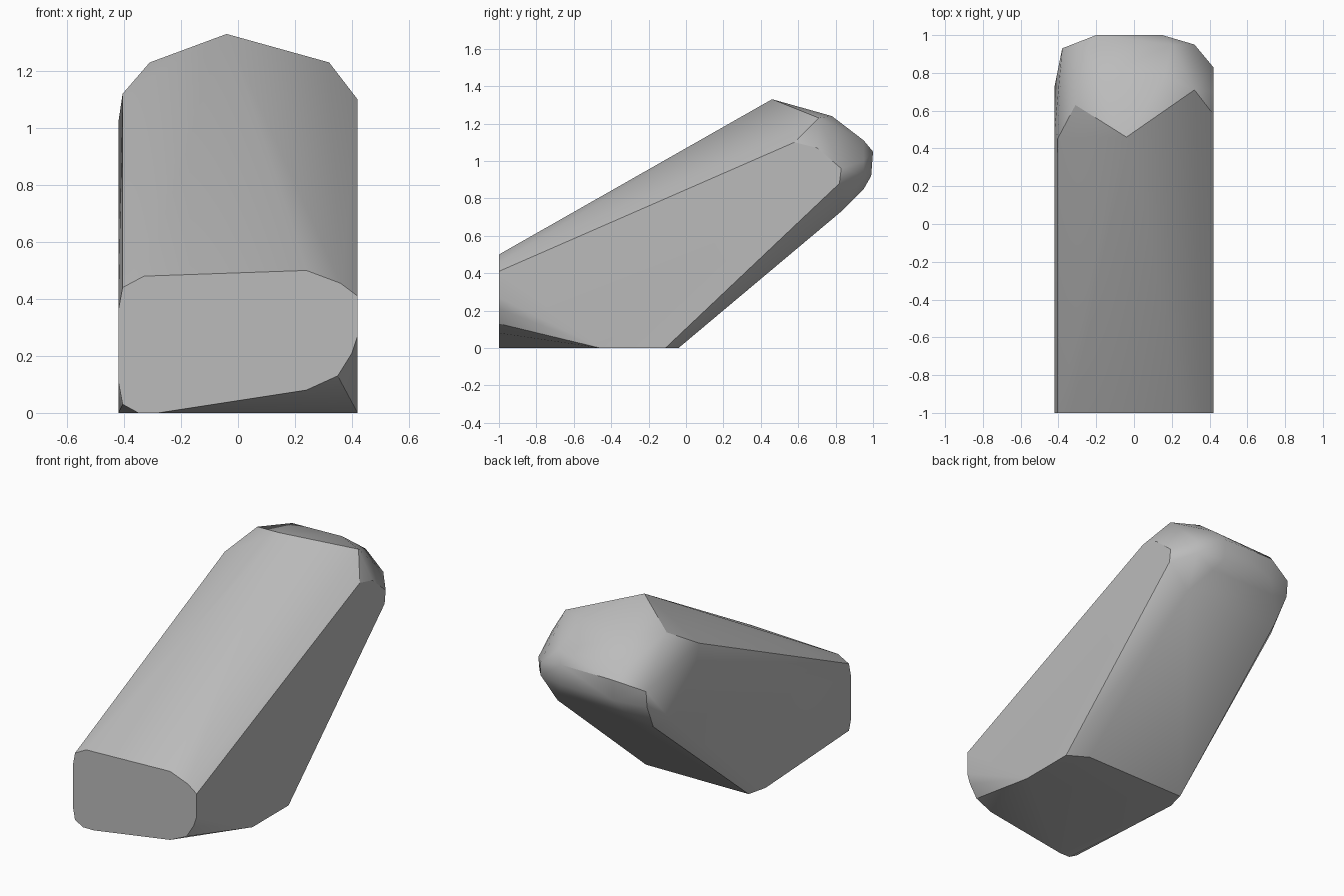
import bpy
import bmesh
from math import radians

# Remove the default cube if the scene has it
default_cube = bpy.data.objects.get("Cube")
if default_cube:
    bpy.data.objects.remove(default_cube, do_unlink=True)


def make_material(name, colour):
    material = bpy.data.materials.new(name)
    material.use_nodes = True
    material.diffuse_color = colour
    shader = material.node_tree.nodes["Principled BSDF"]
    shader.inputs["Base Color"].default_value = colour
    return material


def hull_object(name, corners, material):
    """Wrap the corners in a convex skin and merge its coplanar faces."""
    builder = bmesh.new()
    for corner in corners:
        builder.verts.new(corner)
    result = bmesh.ops.convex_hull(builder, input=builder.verts[:])
    loose = set(result["geom_interior"] + result["geom_unused"])
    bmesh.ops.delete(
        builder,
        geom=[item for item in loose if isinstance(item, bmesh.types.BMVert)],
        context="VERTS",
    )
    bmesh.ops.dissolve_limit(
        builder,
        angle_limit=radians(1),
        verts=builder.verts[:],
        edges=builder.edges[:],
    )
    bmesh.ops.recalc_face_normals(builder, faces=builder.faces[:])
    mesh = bpy.data.meshes.new(name)
    builder.to_mesh(mesh)
    builder.free()
    mesh.materials.append(material)
    rock = bpy.data.objects.new(name, mesh)
    bpy.context.collection.objects.link(rock)
    return rock


# Flat front cut, as (x, z) on the front plane
front_cut = [
    (-.42, .36), (-.405, .44), (-.33, .48), (.24, .5), (.36, .455), (.42, .41),
    (.42, .27), (.4, .21), (.35, .13), (.24, .08),
    (-.28, 0), (-.35, 0), (-.405, .03), (-.42, .11),
]

# Flat underside, as (x, y) on the ground
ground_cut = [(.42, -.46), (.42, -.11), (.3, -.04), (-.39, -.05), (-.42, -.17)]

# Ridge and shoulders of the top
crown = [
    (-.04, .46, 1.33), (.32, .71, 1.23), (-.31, .63, 1.23),
    (.42, .58, 1.1), (-.405, .45, 1.12), (-.42, .5, 1.02),
    (.16, .78, 1.24), (-.18, .78, 1.23),
]

# Rounded tip at the back
tip = [
    (.2, .95, 1.11), (-.25, .93, 1.11), (.42, .7, 1.07), (.42, .83, .96),
    (.15, 1, 1.05), (-.2, 1, 1.05), (.15, .99, .92), (-.2, .99, .92),
    (.32, .95, 1), (.32, .95, .92), (-.38, .93, 1), (-.38, .92, .9),
    (.42, .82, .88), (-.42, .73, .75), (.29, .83, .73), (-.36, .83, .74),
    (.2, .95, .85), (-.25, .95, .85),
]

corners = [(x, -1, z) for x, z in front_cut]
corners += [(x, y, 0) for x, y in ground_cut]
corners += crown + tip

stone_grey = make_material("stone_grey", (.5, .5, .5, 1))
rock = hull_object("leaning_rock", corners, stone_grey)

# Soft shading that keeps the main cuts crisp
bpy.ops.object.select_all(action="DESELECT")
rock.select_set(True)
bpy.context.view_layer.objects.active = rock
bpy.ops.object.shade_smooth_by_angle(angle=radians(30))
